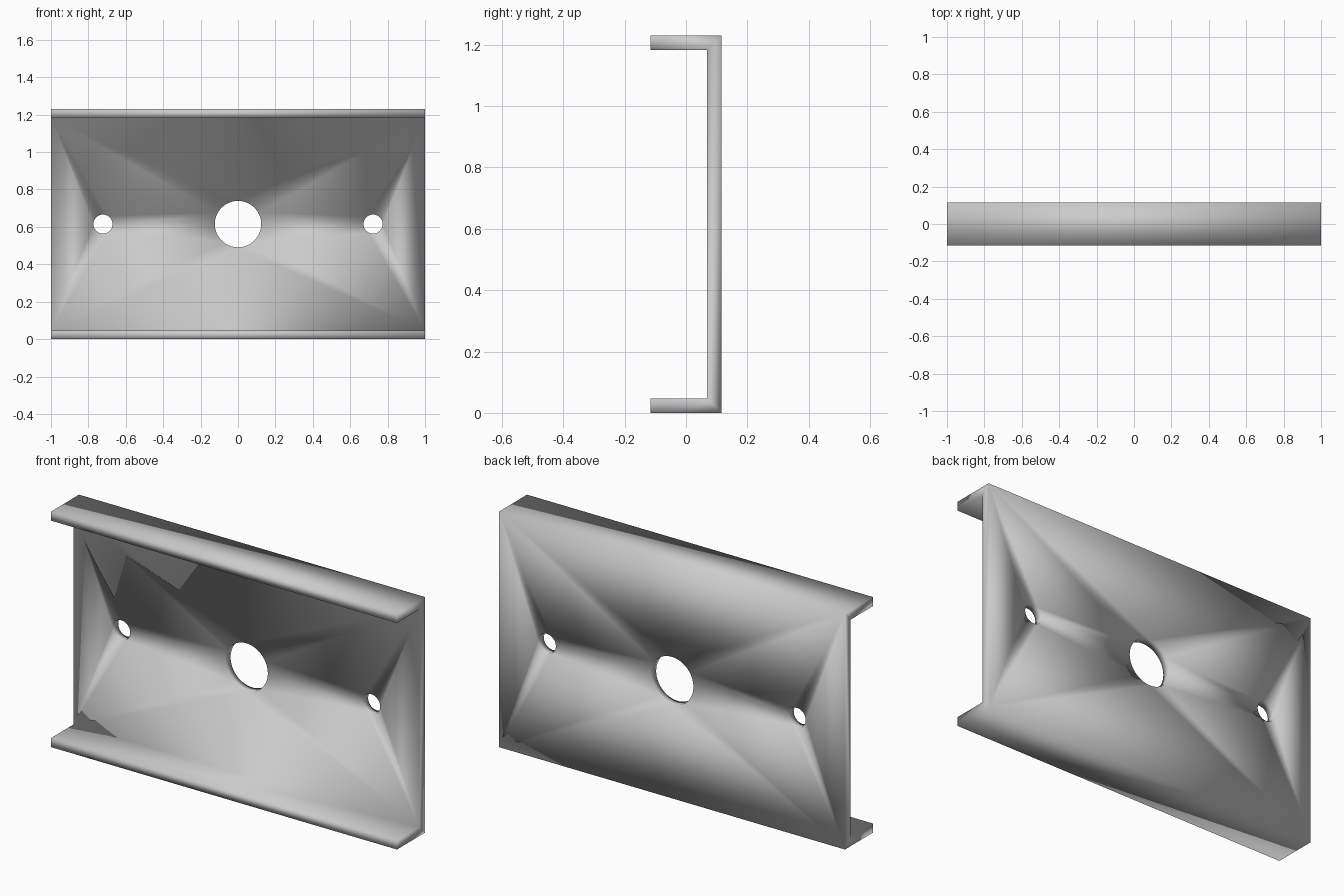
import bpy, bmesh
from math import pi

if "Cube" in bpy.data.objects:
    bpy.data.objects.remove(bpy.data.objects["Cube"])

LENGTH, HEIGHT, HALF_DEPTH, WALL = 2.0, 1.23, 0.116, 0.047

# C-shaped channel: (y, z) profile extruded along x
inner = HALF_DEPTH - WALL
profile = [
    (-HALF_DEPTH, 0), (HALF_DEPTH, 0), (HALF_DEPTH, HEIGHT), (-HALF_DEPTH, HEIGHT),
    (-HALF_DEPTH, HEIGHT - WALL), (inner, HEIGHT - WALL), (inner, WALL), (-HALF_DEPTH, WALL),
]
bm = bmesh.new()
face = bm.faces.new([bm.verts.new((-LENGTH / 2, y, z)) for y, z in profile])
ext = bmesh.ops.extrude_face_region(bm, geom=[face])
bmesh.ops.translate(bm, vec=(LENGTH, 0, 0),
                    verts=[v for v in ext["geom"] if isinstance(v, bmesh.types.BMVert)])
bmesh.ops.recalc_face_normals(bm, faces=bm.faces)
mesh = bpy.data.meshes.new("channel_plate")
bm.to_mesh(mesh)
bm.free()
plate = bpy.data.objects.new("channel_plate", mesh)
bpy.context.collection.objects.link(plate)


def drill(x, radius):
    """Cut a round hole through the web at mid height."""
    bpy.ops.mesh.primitive_cylinder_add(
        vertices=64, radius=radius, depth=0.2,
        location=(x, HALF_DEPTH - WALL / 2, HEIGHT / 2), rotation=(pi / 2, 0, 0))
    cutter = bpy.context.object
    cutter.name = "hole_cutter"
    cutter.hide_render = True
    mod = plate.modifiers.new("hole", "BOOLEAN")
    mod.operation, mod.solver, mod.object = "DIFFERENCE", "EXACT", cutter
    bpy.context.view_layer.objects.active = plate
    bpy.ops.object.modifier_apply(modifier=mod.name)
    bpy.data.objects.remove(cutter)


# Large centre hole and two small mounting holes
drill(0, 0.124)
for side in (-1, 1):
    drill(side * 0.722, 0.051)

# Triangulate the web, then shade everything smooth across the corners
bm = bmesh.new()
bm.from_mesh(plate.data)
bmesh.ops.triangulate(bm, faces=bm.faces, quad_method="BEAUTY", ngon_method="BEAUTY")
bm.to_mesh(plate.data)
bm.free()
plate.data.shade_smooth()
